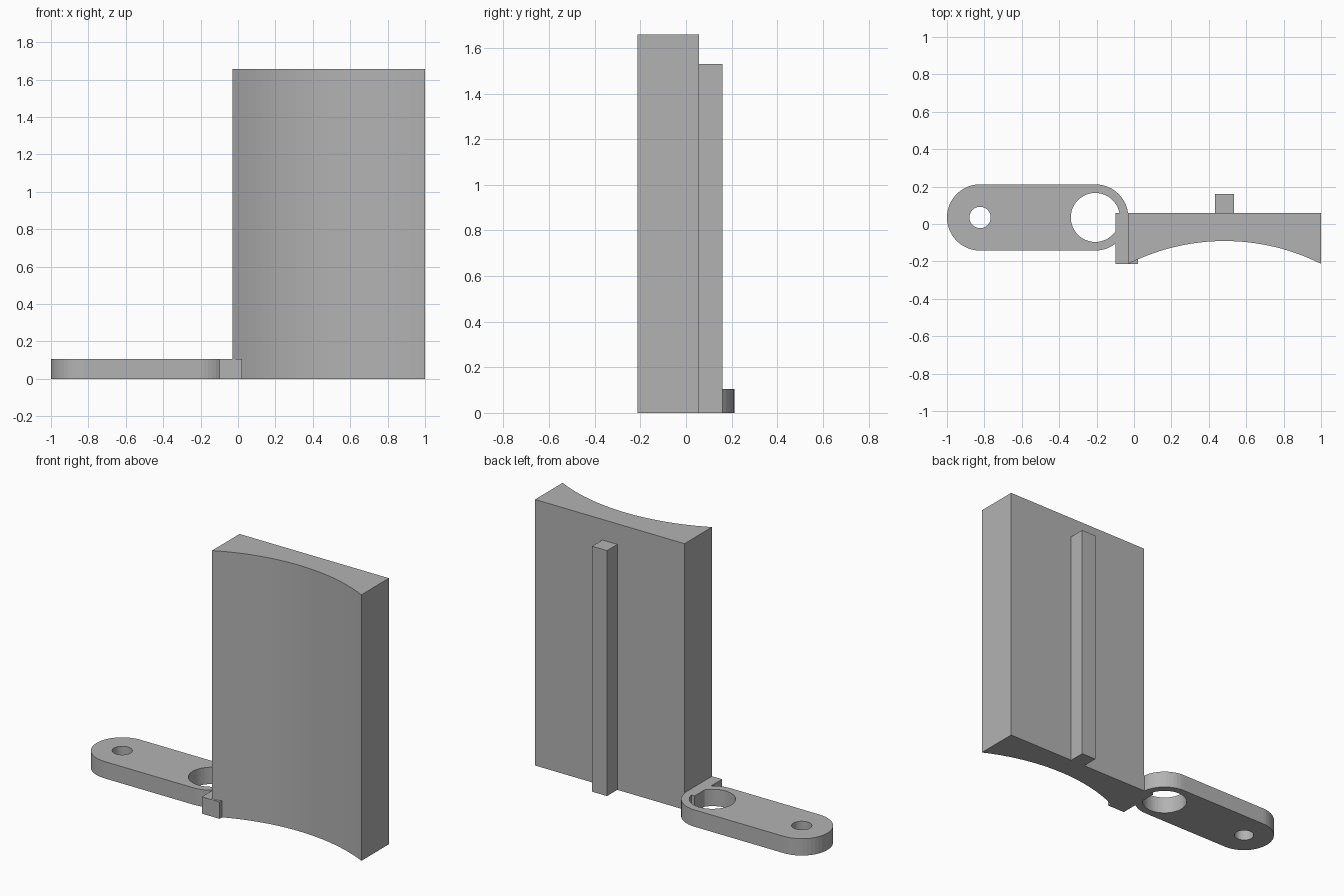
import bpy, bmesh
from math import cos, sin, pi, asin

old = bpy.data.objects.get("Cube")
if old:
    bpy.data.objects.remove(old, do_unlink=True)

grey = bpy.data.materials.new("plain grey")
grey.use_nodes = True
colour = (0.45, 0.45, 0.45, 1)
grey.diffuse_color = colour
grey.node_tree.nodes["Principled BSDF"].inputs["Base Color"].default_value = colour


def arc(cx, cy, r, start, end, steps):
    """Points along a circular arc."""
    angles = [start + (end - start) * i / steps for i in range(steps + 1)]
    return [(cx + r * cos(a), cy + r * sin(a)) for a in angles]


def extrude(name, outline, height, base=0.0):
    """Solid prism from a flat outline."""
    bm = bmesh.new()
    face = bm.faces.new([bm.verts.new((x, y, base)) for x, y in outline])
    top = bmesh.ops.extrude_face_region(bm, geom=[face])["geom"]
    verts = [v for v in top if isinstance(v, bmesh.types.BMVert)]
    bmesh.ops.translate(bm, verts=verts, vec=(0, 0, height))
    bmesh.ops.recalc_face_normals(bm, faces=bm.faces)
    mesh = bpy.data.meshes.new(name)
    bm.to_mesh(mesh)
    bm.free()
    mesh.materials.append(grey)
    obj = bpy.data.objects.new(name, mesh)
    bpy.context.collection.objects.link(obj)
    return obj


def rect(x0, x1, y0, y1):
    return [(x0, y0), (x1, y0), (x1, y1), (x0, y1)]


def combine(target, other, operation):
    """Apply a boolean and discard the helper."""
    mod = target.modifiers.new("combine", "BOOLEAN")
    mod.operation, mod.object, mod.solver = operation, other, "EXACT"
    bpy.context.view_layer.objects.active = target
    bpy.ops.object.modifier_apply(modifier=mod.name)
    bpy.data.objects.remove(other, do_unlink=True)


FRONT, BACK = -0.213, 0.058
LEFT, RIGHT = -0.03, 1.0
TAB_Y, TAB_R, TAB_H = 0.035, 0.177, 0.105
SMALL_X, LARGE_X = -0.823, -0.207

# Tall panel with a concave front
half, sag = (RIGHT - LEFT) / 2, 0.122
radius = (half ** 2 + sag ** 2) / (2 * sag)
swing = asin(half / radius)
hollow = arc(LEFT + half, FRONT + sag - radius, radius,
             pi / 2 + swing, pi / 2 - swing, 24)
extrude("curved_panel", hollow + [(RIGHT, BACK), (LEFT, BACK)], 1.658)

# Square rib on the back
extrude("back_rib", rect(0.433, 0.535, BACK, 0.16), 1.53)

# Rounded mounting tab with two holes
outline = (arc(SMALL_X, TAB_Y, TAB_R, pi / 2, 3 * pi / 2, 24)
           + arc(LARGE_X, TAB_Y, TAB_R, -pi / 2, pi / 2, 24))
tab = extrude("mounting_tab", outline, TAB_H)
for x, r in ((SMALL_X, 0.057), (LARGE_X, 0.131)):
    cutter = extrude("hole_cutter", arc(x, TAB_Y, r, 0, 2 * pi, 48)[:-1], 0.4, -0.1)
    cutter.hide_render = True
    combine(tab, cutter, "DIFFERENCE")

# Block joining the tab to the panel
block = extrude("joining_block", rect(-0.1, 0.022, FRONT, BACK), TAB_H)
combine(tab, block, "UNION")
